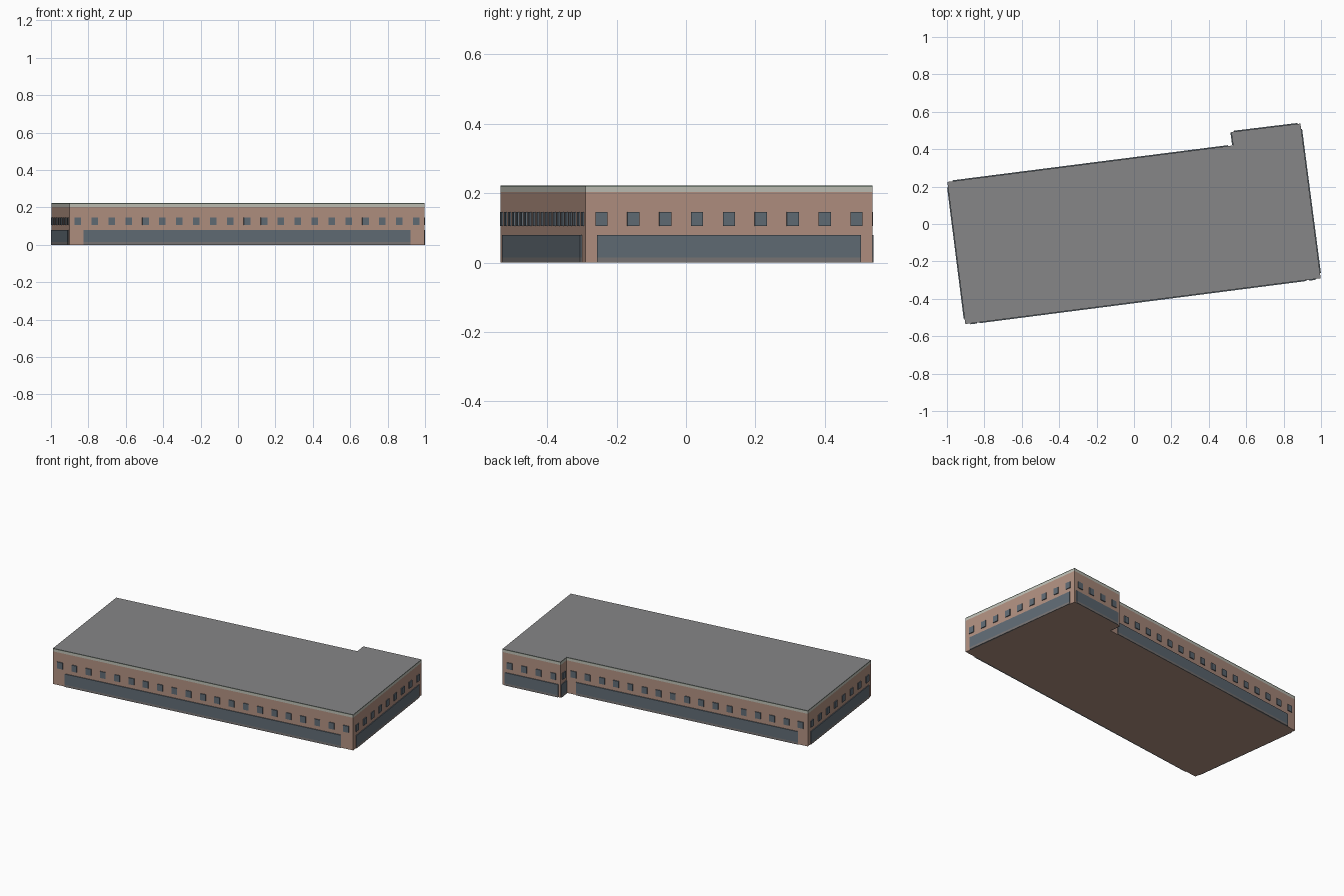
import bpy, bmesh
from mathutils import Vector, Matrix

cube = bpy.data.objects.get("Cube")
if cube:
    bpy.data.objects.remove(cube, do_unlink=True)


def material(name, r, g, b):
    m = bpy.data.materials.new(name)
    m.use_nodes = True
    m.diffuse_color = (r, g, b, 1)
    m.node_tree.nodes["Principled BSDF"].inputs["Base Color"].default_value = (r, g, b, 1)
    return m


brick = material("brick", 0.44, 0.28, 0.22)
cornice = material("pale cornice", 0.52, 0.52, 0.46)
cap = material("grey green cap", 0.17, 0.21, 0.17)
roofing = material("grey roofing", 0.24, 0.24, 0.245)
glass = material("blue grey glass", 0.12, 0.15, 0.18)
kick = material("grey kick plate", 0.19, 0.18, 0.18)

# Footprint, counter-clockwise from the front right-hand corner
FOOTPRINT = [Vector(p) for p in (
    (-0.902, -0.535), (0.998, -0.29), (0.89, 0.537),
    (0.52, 0.492), (0.53, 0.42), (-0.998, 0.225))]
BAY = 0.0873
PROUD = 0.005


def finish(bm, name, mats):
    bmesh.ops.recalc_face_normals(bm, faces=bm.faces)
    mesh = bpy.data.meshes.new(name)
    bm.to_mesh(mesh)
    bm.free()
    for m in mats:
        mesh.materials.append(m)
    obj = bpy.data.objects.new(name, mesh)
    bpy.context.collection.objects.link(obj)
    return obj


# Main block: stacked rings give wall, cornice and cap bands
def building_shell():
    bm = bmesh.new()
    levels = [0, 0.203, 0.217, 0.222]
    rings = [[bm.verts.new((p.x, p.y, z)) for p in FOOTPRINT] for z in levels]
    n = len(FOOTPRINT)
    for band, (low, high) in enumerate(zip(rings, rings[1:])):
        for i in range(n):
            j = (i + 1) % n
            bm.faces.new((low[i], low[j], high[j], high[i])).material_index = band
    bm.faces.new(rings[0][::-1])
    bm.faces.new(rings[-1]).material_index = 3
    finish(bm, "building_shell", [brick, cornice, cap, roofing])


# Box standing proud of a wall, in wall coordinates (along, outward, up)
def wall_box(bm, centre, width, z0, z1, index=0):
    size = Matrix.Diagonal((width, PROUD * 2, z1 - z0, 1))
    place = Matrix.Translation((centre, 0, (z0 + z1) / 2))
    made = bmesh.ops.create_cube(bm, size=1, matrix=place @ size)
    for f in {f for v in made["verts"] for f in v.link_faces}:
        f.material_index = index


def dress_wall(name, start, end):
    along = end - start
    length = along.length
    t = along.normalized()
    frame = Matrix(((t.x, t.y, 0, start.x), (t.y, -t.x, 0, start.y),
                    (0, 0, 1, 0), (0, 0, 0, 1)))

    # Upper row of windows, one per bay
    bm = bmesh.new()
    bays = max(1, int(length / BAY))
    step = length / bays
    for i in range(bays):
        wall_box(bm, (i + 0.5) * step, 0.035, 0.105, 0.145)
    bm.transform(frame)
    finish(bm, name + "_windows", [glass])

    # Ground floor glazing over a kick plate
    bm = bmesh.new()
    wall_box(bm, length / 2, length * 0.92, 0.014, 0.08, 0)
    wall_box(bm, length / 2, length * 0.92, 0, 0.014, 1)
    bm.transform(frame)
    finish(bm, name + "_shopfront", [glass, kick])


building_shell()
WALLS = ["front", "left", "rear_wing", "step", "rear", "right"]
for i, wall in enumerate(WALLS):
    dress_wall(wall, FOOTPRINT[i], FOOTPRINT[(i + 1) % len(FOOTPRINT)])
